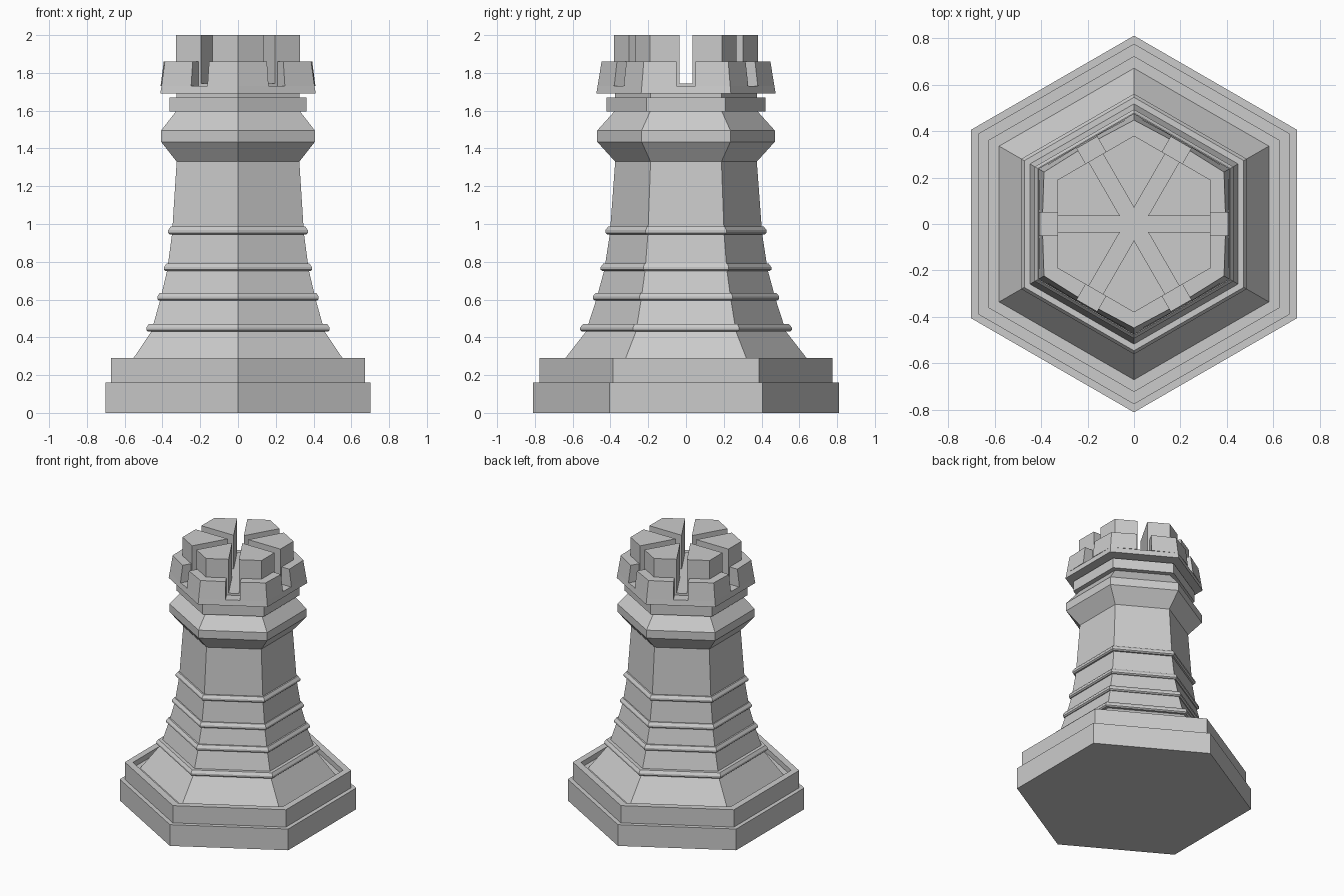
import bpy, bmesh
from math import cos, sin, pi

if "Cube" in bpy.data.objects:
    bpy.data.objects.remove(bpy.data.objects["Cube"])

SIDES = 6


def finish(name, bm):
    bmesh.ops.recalc_face_normals(bm, faces=bm.faces)
    me = bpy.data.meshes.new(name)
    bm.to_mesh(me)
    bm.free()
    ob = bpy.data.objects.new(name, me)
    bpy.context.collection.objects.link(ob)
    return ob


def hex_lathe(name, profile):
    """Stack hexagons (corner radius, height) with corners on +-y, capped at both ends."""
    bm = bmesh.new()
    loops = [[bm.verts.new((r * cos(pi / 2 + k * pi / 3), r * sin(pi / 2 + k * pi / 3), z))
              for k in range(SIDES)] for r, z in profile]
    for a, b in zip(loops, loops[1:]):
        for k in range(SIDES):
            j = (k + 1) % SIDES
            bm.faces.new((a[k], a[j], b[j], b[k]))
    bm.faces.new(loops[0])
    bm.faces.new(loops[-1])
    return finish(name, bm)


def on_side(apothem, gap, sign):
    """Point on the flat beside a corner, 'gap' away from the flat's middle."""
    a = sign * pi / 6
    return (apothem * cos(a) + gap * sin(pi / 6),
            sign * (apothem * sin(pi / 6) - gap * cos(a)))


def corner_blocks(name, bottom, top, z0, z1):
    """Repeat a prism, drawn around a corner on +x, at all six corners."""
    bm = bmesh.new()
    n = len(bottom)
    for k in range(SIDES):
        t = pi / 2 + k * pi / 3
        lo, hi = [[bm.verts.new((x * cos(t) - y * sin(t), x * sin(t) + y * cos(t), z))
                   for x, y in pts] for pts, z in ((bottom, z0), (top, z1))]
        bm.faces.new(lo)
        bm.faces.new(hi)
        for i in range(n):
            j = (i + 1) % n
            bm.faces.new((lo[i], lo[j], hi[j], hi[i]))
    return finish(name, bm)


# stepped base with a shallow tray behind its rim
hex_lathe("base", [(0.81, 0), (0.81, 0.16), (0.775, 0.16), (0.775, 0.29),
                   (0.72, 0.29), (0.72, 0.25), (0.6, 0.25)])

# tapering shaft with flared collar
hex_lathe("shaft", [(0.67, 0.25), (0.53, 0.43), (0.475, 0.6), (0.433, 0.755),
                    (0.403, 0.95), (0.375, 1.33), (0.47, 1.435), (0.47, 1.495),
                    (0.38, 1.595)])

# thin mouldings around the shaft
for i, (r_in, r_out, z) in enumerate([(0.50, 0.56, 0.435), (0.455, 0.493, 0.6),
                                      (0.415, 0.452, 0.755), (0.39, 0.427, 0.95)]):
    hex_lathe(f"shaft_moulding_{i + 1}",
              [(r_in, z - 0.005), (r_out - 0.01, z - 0.005), (r_out, z + 0.003),
               (r_out, z + 0.017), (r_out - 0.015, z + 0.036), (r_in, z + 0.036)])

# disc and neck under the crown
hex_lathe("neck_disc", [(0.42, 1.595), (0.42, 1.67), (0.375, 1.67), (0.375, 1.70)])

# crown floor, visible in the slots
hex_lathe("crown_floor", [(0.475, 1.69), (0.468, 1.73), (0.38, 1.73), (0.38, 1.745)])


# outer battlements, leaning inward and split by wide slots
def collar_outline(corner, middle):
    return [(0.375, 0), on_side(0.325, 0.05, -1), on_side(middle, 0.05, -1),
            (corner, 0), on_side(middle, 0.05, 1), on_side(0.325, 0.05, 1)]


corner_blocks("outer_battlements", collar_outline(0.468, 0.41),
              collar_outline(0.447, 0.393), 1.73, 1.86)

# inner battlements, wedges split by narrow slots meeting in the centre
wedge = [(0.07, 0), on_side(0.329, 0.035, -1), (0.38, 0), on_side(0.329, 0.035, 1)]
corner_blocks("inner_battlements", wedge, wedge, 1.745, 2.0)
